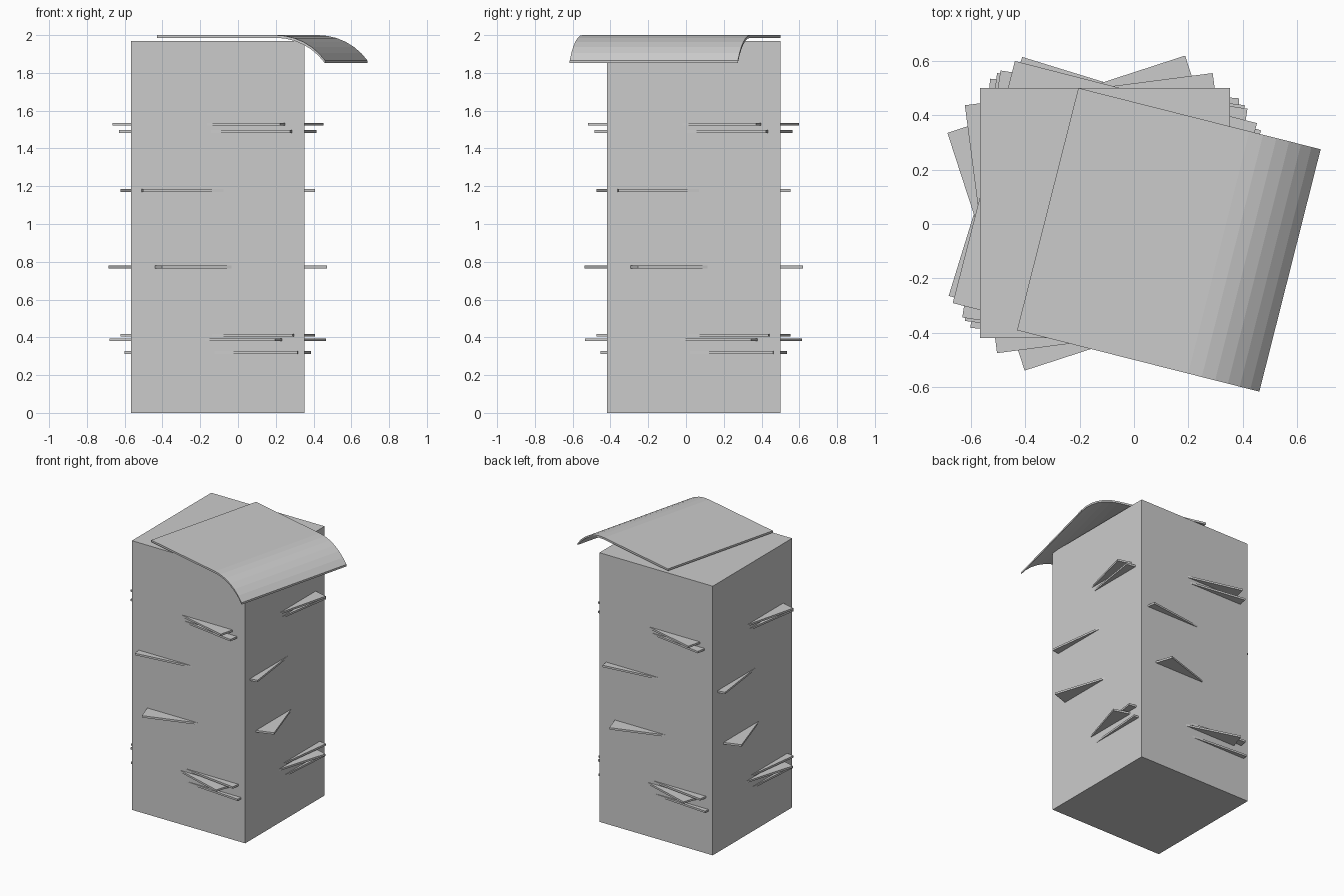
import bpy, bmesh
from math import sin, cos, radians
from mathutils import Matrix

if "Cube" in bpy.data.objects:
    bpy.data.objects.remove(bpy.data.objects["Cube"])

CX, CY = -0.107, 0.04      # stack axis
SIZE = 0.918               # square sheet side
THICK = 0.014


def box(name, z0, z1, angle=0):
    bm = bmesh.new()
    bmesh.ops.create_cube(bm, size=1)
    bmesh.ops.scale(bm, vec=(SIZE, SIZE, z1 - z0), verts=bm.verts)
    bmesh.ops.rotate(bm, matrix=Matrix.Rotation(radians(angle), 3, 'Z'), verts=bm.verts)
    bmesh.ops.translate(bm, vec=(CX, CY, (z0 + z1) / 2), verts=bm.verts)
    finish(name, bm)


def finish(name, bm):
    bmesh.ops.recalc_face_normals(bm, faces=bm.faces)
    me = bpy.data.meshes.new(name)
    bm.to_mesh(me)
    bm.free()
    ob = bpy.data.objects.new(name, me)
    bpy.context.collection.objects.link(ob)
    return ob


# Main paper stack
box("paper_stack", 0, 1.97)

# Misaligned sheets poking out of the stack: (mid height, twist in degrees)
for i, (z, a) in enumerate([(1.528, -14.4), (1.49, -8.8), (1.177, 7.4), (0.772, 18),
                            (0.411, -7.4), (0.387, -17.1), (0.32, -4.5)]):
    box(f"loose_sheet_{i + 1}", z - THICK / 2, z + THICK / 2, a)

# Top sheet: flat, then curling down along one edge
h, run, bend, steps = SIZE / 2, 0.27, radians(53), 6
r = run / sin(bend)
top = [(-h, 2.0)]
for i in range(steps + 1):
    t = bend * i / steps
    top.append((h - run + r * sin(t), 2.0 - r * (1 - cos(t))))
bm = bmesh.new()
rows = [[bm.verts.new((x, y, z - d)) for x, z in top]
        for y, d in ((-h, 0), (h, 0), (h, THICK), (-h, THICK))]
for k in range(4):
    a, b = rows[k], rows[(k + 1) % 4]
    for i in range(len(top) - 1):
        bm.faces.new((a[i], a[i + 1], b[i + 1], b[i]))
for i in (0, -1):
    bm.faces.new([row[i] for row in rows])
sheet = finish("curled_top_sheet", bm)
sheet.location = (0.128, -0.058, 0)
sheet.rotation_euler.z = radians(-14.2)
